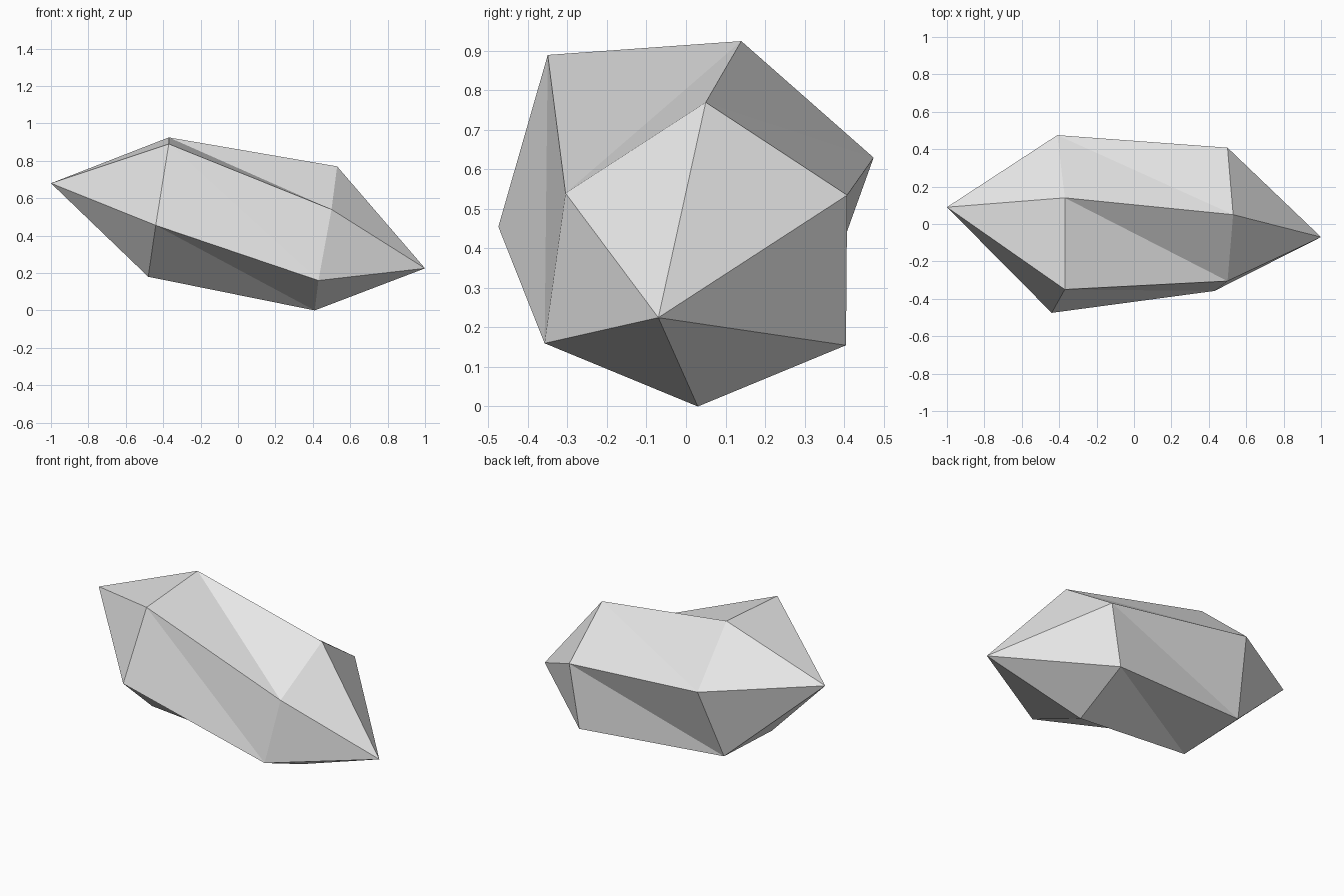
import bpy, bmesh

if "Cube" in bpy.data.objects:
    bpy.data.objects.remove(bpy.data.objects["Cube"])

# Irregular six-sided crystal stone: two tips joined by two rings of six points
left_tip = (-1.0, 0.09, 0.68)
right_tip = (1.0, -0.07, 0.225)
left_ring = [(-0.37, 0.14, 0.925), (-0.37, -0.35, 0.89), (-0.44, -0.475, 0.455),
             (-0.48, -0.14, 0.18), (-0.48, 0.32, 0.20), (-0.41, 0.475, 0.63)]
right_ring = [(0.53, 0.05, 0.77), (0.50, -0.305, 0.54), (0.43, -0.358, 0.16),
              (0.41, 0.03, 0.0), (0.435, 0.405, 0.155), (0.50, 0.408, 0.535)]

bm = bmesh.new()
lt, rt = bm.verts.new(left_tip), bm.verts.new(right_tip)
left = [bm.verts.new(p) for p in left_ring]
right = [bm.verts.new(p) for p in right_ring]

for i in range(6):
    j = (i + 1) % 6
    # Pointed ends
    bm.faces.new((lt, left[i], left[j]))
    bm.faces.new((rt, right[j], right[i]))
    # Long sides, each split along the same diagonal
    bm.faces.new((left[i], right[i], right[j]))
    bm.faces.new((left[i], right[j], left[j]))
bmesh.ops.recalc_face_normals(bm, faces=bm.faces[:])

mesh = bpy.data.meshes.new("stone")
bm.to_mesh(mesh)
bm.free()

# Single pale grey
grey = bpy.data.materials.new("pale grey")
grey.diffuse_color = (0.8, 0.8, 0.8, 1.0)
grey.use_nodes = True
grey.node_tree.nodes["Principled BSDF"].inputs["Base Color"].default_value = grey.diffuse_color
mesh.materials.append(grey)

stone = bpy.data.objects.new("stone", mesh)
bpy.context.collection.objects.link(stone)
